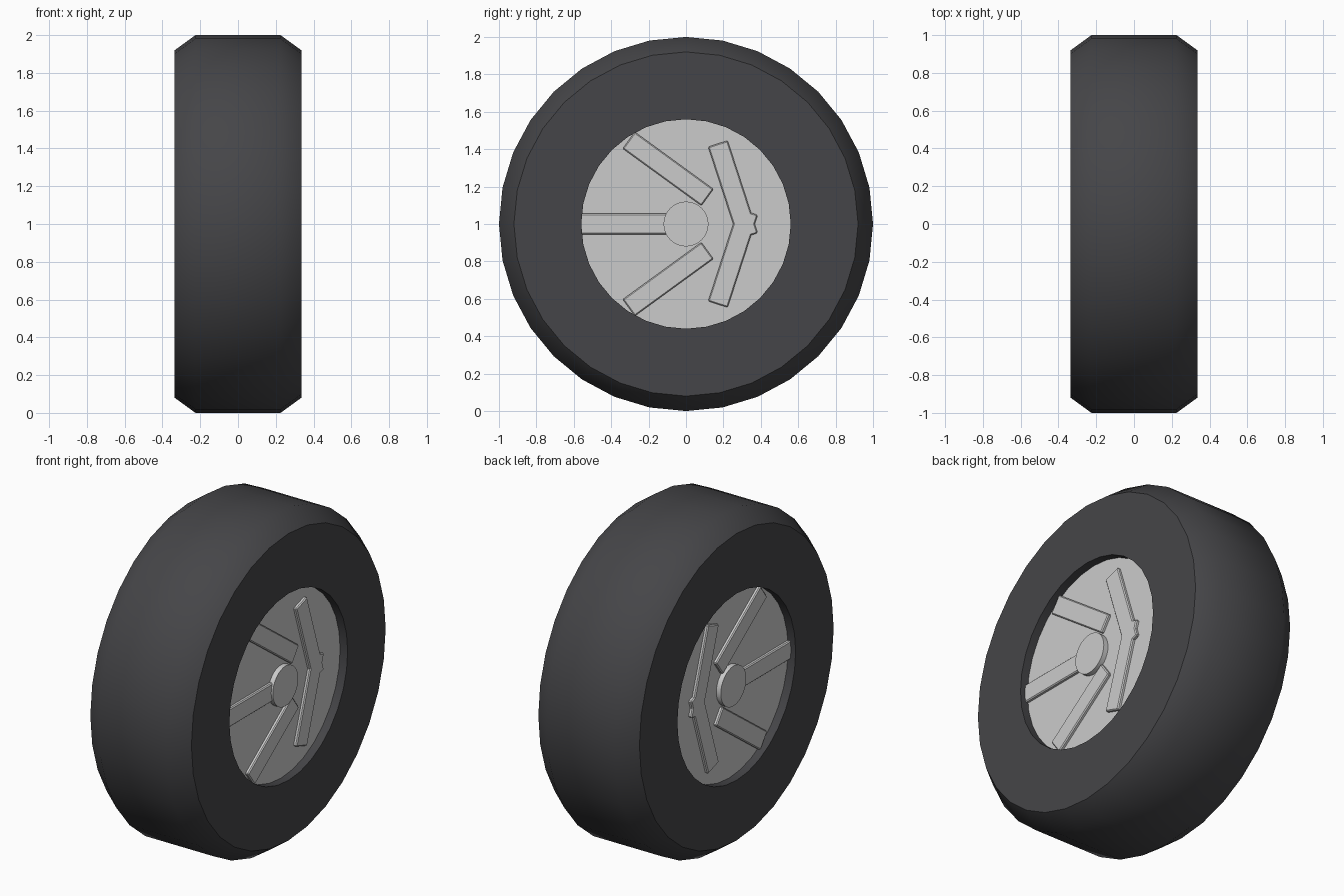
import bpy, bmesh
from math import pi, sin, cos, radians
from mathutils import Matrix, Vector

if "Cube" in bpy.data.objects:
    bpy.data.objects.remove(bpy.data.objects["Cube"])

SEG = 32
AXLE = Vector((0, 0, 1))

rubber = bpy.data.materials.new("rubber")
rubber.diffuse_color = (0.06, 0.06, 0.065, 1)
rubber.use_nodes = True
rubber.node_tree.nodes["Principled BSDF"].inputs["Base Color"].default_value = rubber.diffuse_color


def finish(name, bm, angle=None, mat=None):
    bmesh.ops.recalc_face_normals(bm, faces=bm.faces[:])
    me = bpy.data.meshes.new(name)
    bm.to_mesh(me)
    bm.free()
    ob = bpy.data.objects.new(name, me)
    ob.location = AXLE
    bpy.context.collection.objects.link(ob)
    if mat:
        me.materials.append(mat)
    if angle:
        bpy.ops.object.select_all(action='DESELECT')
        ob.select_set(True)
        bpy.context.view_layer.objects.active = ob
        bpy.ops.object.shade_smooth_by_angle(angle=radians(angle))
    return ob


def disc(name, radius, half_width):
    bm = bmesh.new()
    bmesh.ops.create_cone(bm, cap_ends=True, segments=SEG, radius1=radius,
                          radius2=radius, depth=2 * half_width,
                          matrix=Matrix.Rotation(pi / 2, 4, 'Y'))
    return finish(name, bm, 30)


# Tyre: closed (x, radius) profile swept round the axle
profile = [(-0.335, 0.56), (-0.335, 0.92), (-0.225, 1.0),
           (0.225, 1.0), (0.335, 0.92), (0.335, 0.56)]
bm = bmesh.new()
rings = [[bm.verts.new((x, r * sin(2 * pi * i / SEG), r * cos(2 * pi * i / SEG)))
          for x, r in profile] for i in range(SEG)]
for i in range(SEG):
    a, b = rings[i], rings[(i + 1) % SEG]
    for j in range(len(profile)):
        k = (j + 1) % len(profile)
        bm.faces.new((a[j], a[k], b[k], b[j]))
finish("tyre", bm, 45, rubber)

# Recessed rim plate and hub cap, showing on both sides
disc("rim", 0.56, 0.285)
disc("hub", 0.12, 0.315)

# Five bevelled spokes per side, each counter-rotated about its own centre
for side, label in ((1, "right"), (-1, "left")):
    for n in range(5):
        t = radians(36 + 72 * n)
        bm = bmesh.new()
        bmesh.ops.create_cube(bm, size=1, matrix=Matrix.Diagonal((0.06, 0.52, 0.11, 1)))
        bmesh.ops.bevel(bm, geom=bm.edges[:], offset=0.006, segments=1, affect='EDGES')
        place = Matrix.Translation((side * 0.274, 0.31 * cos(t), 0.31 * sin(t)))
        bm.transform(place @ Matrix.Rotation(-2 * t, 4, 'X'))
        finish(f"spoke_{label}_{n + 1}", bm)
